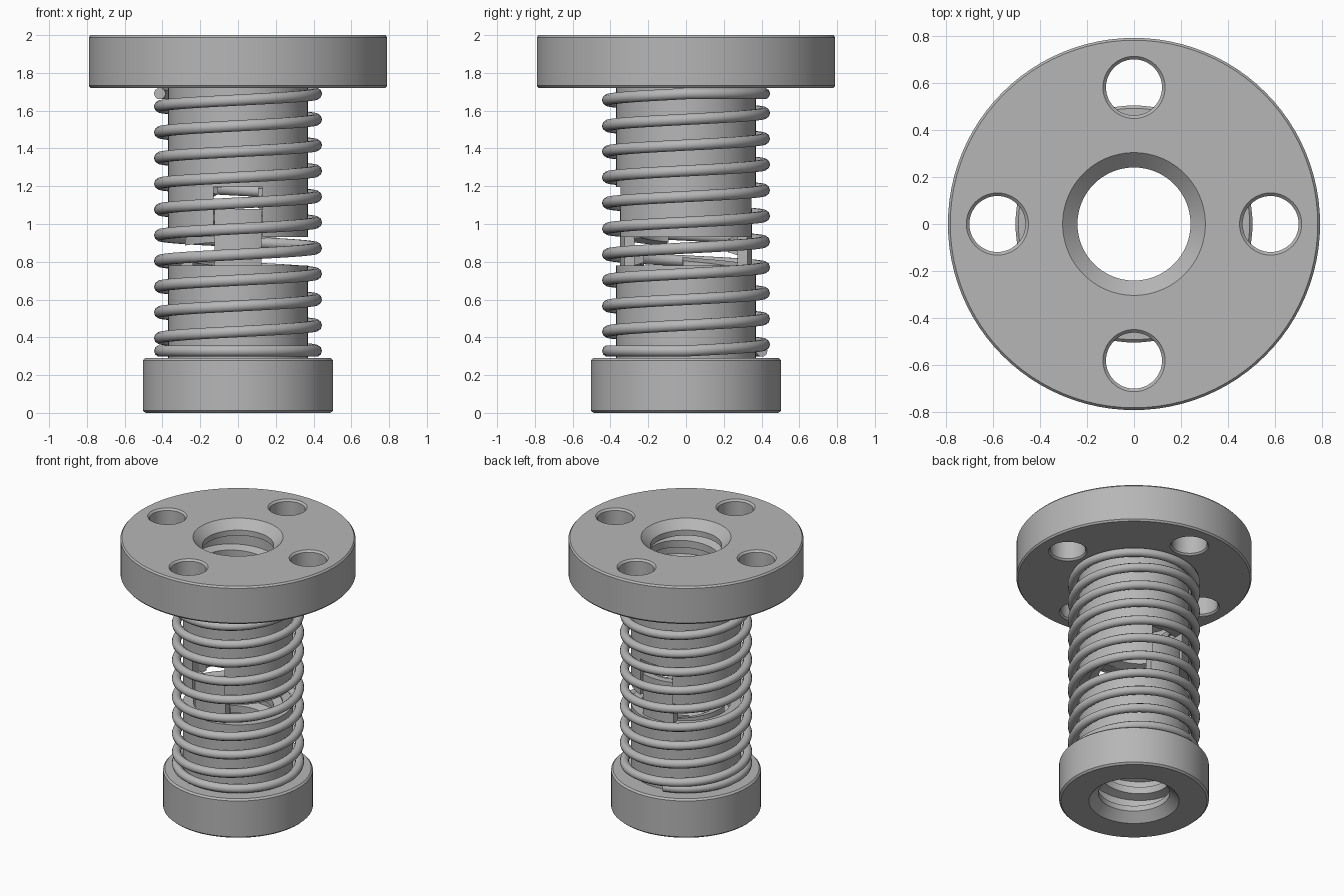
import bpy
import bmesh
from math import sin, cos, pi, tau, radians
from mathutils import Matrix, Vector

cube = bpy.data.objects.get("Cube")
if cube:
    bpy.data.objects.remove(cube, do_unlink=True)

# Single plain metal colour
GREY = (0.47, 0.47, 0.47, 1)
metal = bpy.data.materials.new("grey_metal")
metal.use_nodes = True
metal.diffuse_color = GREY
metal.node_tree.nodes["Principled BSDF"].inputs["Base Color"].default_value = GREY


def add_object(name, data):
    obj = bpy.data.objects.new(name, data)
    bpy.context.collection.objects.link(obj)
    data.materials.append(metal)
    return obj


def finish(bm, name):
    bmesh.ops.remove_doubles(bm, verts=bm.verts, dist=1e-5)
    bmesh.ops.recalc_face_normals(bm, faces=bm.faces)
    mesh = bpy.data.meshes.new(name)
    bm.to_mesh(mesh)
    bm.free()
    return add_object(name, mesh)


def spin(bm, profile, segments, centre=(0, 0)):
    """Revolve a closed (radius, z) loop around a vertical axis."""
    rings = []
    for i in range(segments):
        a = tau * i / segments
        rings.append([bm.verts.new((centre[0] + r * cos(a), centre[1] + r * sin(a), z))
                      for r, z in profile])
    n = len(profile)
    for i, ring in enumerate(rings):
        after = rings[(i + 1) % segments]
        for j in range(n):
            k = (j + 1) % n
            bm.faces.new((ring[j], after[j], after[k], ring[k]))


def lathe(name, profile):
    bm = bmesh.new()
    spin(bm, profile, 96)
    return finish(bm, name)


def box(name, size, z0, z1):
    bm = bmesh.new()
    bmesh.ops.create_cube(bm, size=1, matrix=Matrix.Translation((0, 0, (z0 + z1) / 2))
                          @ Matrix.Diagonal((*size, z1 - z0, 1)))
    return finish(bm, name)


def activate(obj):
    bpy.ops.object.select_all(action='DESELECT')
    obj.select_set(True)
    bpy.context.view_layer.objects.active = obj


def cut(obj, cutter, operation='DIFFERENCE'):
    cutter.hide_render = True
    activate(obj)
    mod = obj.modifiers.new("cut", 'BOOLEAN')
    mod.operation, mod.solver, mod.object = operation, 'EXACT', cutter
    bpy.ops.object.modifier_apply(modifier=mod.name)
    bpy.data.objects.remove(cutter, do_unlink=True)


def smooth(obj):
    activate(obj)
    bpy.ops.object.shade_smooth_by_angle(angle=radians(25))


# Key sizes
BODY, BORE, ROOT = 0.37, 0.24, 0.30
LOW_TOP, UP_BOTTOM = 0.78, 0.93
TONGUE_TOP, SLOT_TOP = 1.08, 1.195
TONGUE_HALF, SLOT_HALF = 0.125, 0.13

# Flanged upper nut with countersunk bore
flanged_nut = lathe("flanged_nut", [
    (BODY, UP_BOTTOM), (BODY, 1.72), (0.78, 1.72), (0.79, 1.732), (0.79, 1.988),
    (0.78, 2), (0.303, 2), (BORE, 1.94), (BORE, 1.9), (ROOT, 1.875), (ROOT, UP_BOTTOM)])

# Four chamfered screw holes
bm = bmesh.new()
for i in range(4):
    a = i * pi / 2
    spin(bm, [(0, 1.65), (0.13, 1.65), (0.13, 1.722), (0.119, 1.733),
              (0.119, 1.987), (0.135, 2.003), (0.135, 2.05), (0, 2.05)],
         48, (0.58 * cos(a), 0.58 * sin(a)))
cut(flanged_nut, finish(bm, "screw_hole_cutter"))

# Slots at front and back that receive the tongues
cut(flanged_nut, box("slot_cutter", (2 * SLOT_HALF, 1), 0.8, SLOT_TOP))
smooth(flanged_nut)

# Lower nut with collar
smooth(lathe("collar_nut", [
    (0.303, 0), (0.49, 0), (0.503, 0.012), (0.503, 0.278), (0.491, 0.29), (BODY, 0.29),
    (BODY, LOW_TOP), (ROOT, LOW_TOP), (ROOT, 0.125), (BORE, 0.1), (BORE, 0.06)]))

# Tongues rising from the lower nut
tongues = lathe("tongues", [(ROOT, LOW_TOP), (0.35, LOW_TOP),
                            (0.35, TONGUE_TOP), (ROOT, TONGUE_TOP)])
cut(tongues, box("tongue_trim", (2 * TONGUE_HALF, 1), 0.7, 1.2), 'INTERSECT')
smooth(tongues)


# Internal thread ridge, left out wherever the nuts are open
def has_wall(x, z):
    if z < LOW_TOP or z > SLOT_TOP:
        return True
    on_tongue = z < TONGUE_TOP and abs(x) < TONGUE_HALF
    on_upper = z > UP_BOTTOM and abs(x) > SLOT_HALF
    return on_tongue or on_upper


PITCH, STEPS = 0.144, 96
section = [(0.303, -0.045), (BORE, -0.026), (BORE, 0.026), (0.303, 0.045)]
bm = bmesh.new()
previous = None
for i in range(int((1.87 - 0.13) / PITCH * STEPS)):
    a = tau * i / STEPS
    zc = 0.13 + PITCH * i / STEPS
    ring = None
    if has_wall(cos(a) * 0.3, zc):
        ring = [bm.verts.new((r * cos(a), r * sin(a), zc + dz)) for r, dz in section]
        if previous:
            for j in range(4):
                k = (j + 1) % 4
                bm.faces.new((previous[j], ring[j], ring[k], previous[k]))
    previous = ring
bmesh.ops.holes_fill(bm, edges=[e for e in bm.edges if e.is_boundary], sides=4)
smooth(finish(bm, "inner_thread"))

# Compression spring: flat end coils and ten rising turns
COIL_R, WIRE_R, TURNS = 0.414, 0.031, 10
Z_LOW, Z_HIGH = 0.328, 1.69
start, end = radians(104 - 360), TURNS * tau + pi
count = int((end - start) / tau * 64)
curve = bpy.data.curves.new("spring", 'CURVE')
curve.dimensions = '3D'
curve.twist_mode = 'Z_UP'
curve.bevel_depth = WIRE_R
curve.bevel_resolution = 3
curve.use_fill_caps = True
path = curve.splines.new('POLY')
path.points.add(count)
for i, point in enumerate(path.points):
    a = start + (end - start) * i / count
    rise = min(max(a / (TURNS * tau), 0), 1)
    point.co = (COIL_R * cos(a), COIL_R * sin(a), Z_LOW + (Z_HIGH - Z_LOW) * rise, 1)
add_object("spring", curve)
